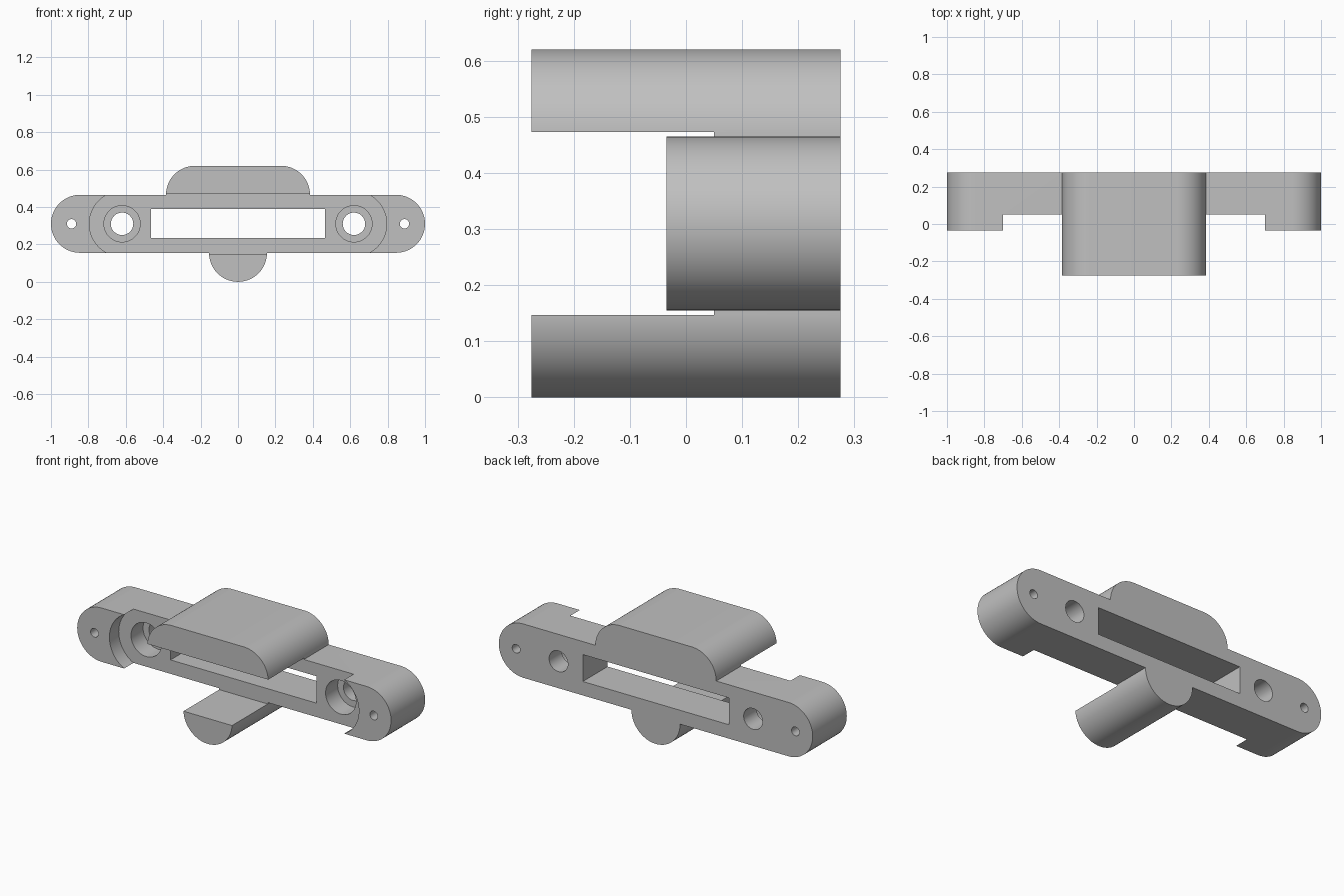
import bpy, bmesh
from math import asin, cos, sin, pi, radians

cube = bpy.data.objects.get("Cube")
if cube:
    bpy.data.objects.remove(cube, do_unlink=True)

MID = 0.31                 # height of the plate's centre line
BACK = 0.275
FLOOR = 0.05               # depth of the recess floor
PLATE_R = 0.155

grey = bpy.data.materials.new("plain grey")
grey.use_nodes = True
grey.diffuse_color = (0.53, 0.53, 0.53, 1)
grey.node_tree.nodes["Principled BSDF"].inputs["Base Color"].default_value = (0.53, 0.53, 0.53, 1)


def arc(x, z, r, start, end, steps=32):
    """Points along an arc in the x-z plane."""
    return [(x + r * cos(start + (end - start) * i / steps),
             z + r * sin(start + (end - start) * i / steps)) for i in range(steps + 1)]


def prism(name, profile, y0, y1):
    """Extrude an x-z profile from y0 to y1."""
    bm = bmesh.new()
    face = bm.faces.new([bm.verts.new((x, y0, z)) for x, z in profile])
    out = bmesh.ops.extrude_face_region(bm, geom=[face])
    moved = [v for v in out["geom"] if isinstance(v, bmesh.types.BMVert)]
    bmesh.ops.translate(bm, verts=moved, vec=(0, y1 - y0, 0))
    bmesh.ops.recalc_face_normals(bm, faces=bm.faces[:])
    mesh = bpy.data.meshes.new(name)
    bm.to_mesh(mesh)
    bm.free()
    mesh.materials.append(grey)
    obj = bpy.data.objects.new(name, mesh)
    bpy.context.collection.objects.link(obj)
    return obj


def combine(target, tool, operation):
    """Apply a boolean and discard the tool."""
    mod = target.modifiers.new(operation, 'BOOLEAN')
    mod.operation = operation
    mod.solver = 'EXACT'
    mod.object = tool
    bpy.context.view_layer.objects.active = target
    bpy.ops.object.modifier_apply(modifier=mod.name)
    bpy.data.objects.remove(tool, do_unlink=True)


def rounded_bar(x, r, half_angle):
    """Bar outline with an arc at each end."""
    return (arc(x, MID, r, -half_angle, half_angle)
            + arc(-x, MID, r, pi - half_angle, pi + half_angle))


# Round-ended mounting plate
end_x = 1 - PLATE_R
plate = prism("mounting_plate", rounded_bar(end_x, PLATE_R, pi / 2), -0.035, BACK)

# Upper lip with rounded shoulders, and lower half-round lip
shoulder = 0.23
upper = ([(shoulder + PLATE_R, 0.43)] + arc(shoulder, 0.465, PLATE_R, 0, pi / 2)
         + arc(-shoulder, 0.465, PLATE_R, pi / 2, pi) + [(-shoulder - PLATE_R, 0.43)])
combine(plate, prism("upper_lip", upper, -BACK, BACK), 'UNION')
lower = arc(0, 0.155, 0.155, pi, 2 * pi, 48) + [(0.155, 0.2), (-0.155, 0.2)]
combine(plate, prism("lower_lip", lower, -BACK, BACK), 'UNION')

# Front recess, which also frees the lips from the plate
recess = rounded_bar(0.62, 0.175, asin(0.163 / 0.175))
combine(plate, prism("recess_cutter", recess, -0.4, FLOOR), 'DIFFERENCE')

# Central slot
slot = [(-0.465, 0.235), (0.465, 0.235), (0.465, 0.39), (-0.465, 0.39)]
combine(plate, prism("slot_cutter", slot, -0.4, 0.4), 'DIFFERENCE')

# Counterbored screw holes and small pin holes on both sides
for side in (-1, 1):
    for x, r, depth in ((0.62, 0.097, 0.16), (0.62, 0.06, 0.4), (0.89, 0.025, 0.4)):
        circle = arc(side * x, MID, r, 0, 2 * pi, 48)[:-1]
        combine(plate, prism("hole_cutter", circle, -0.4, depth), 'DIFFERENCE')

bpy.ops.object.select_all(action='DESELECT')
plate.select_set(True)
bpy.context.view_layer.objects.active = plate
bpy.ops.object.shade_smooth_by_angle(angle=radians(30))
